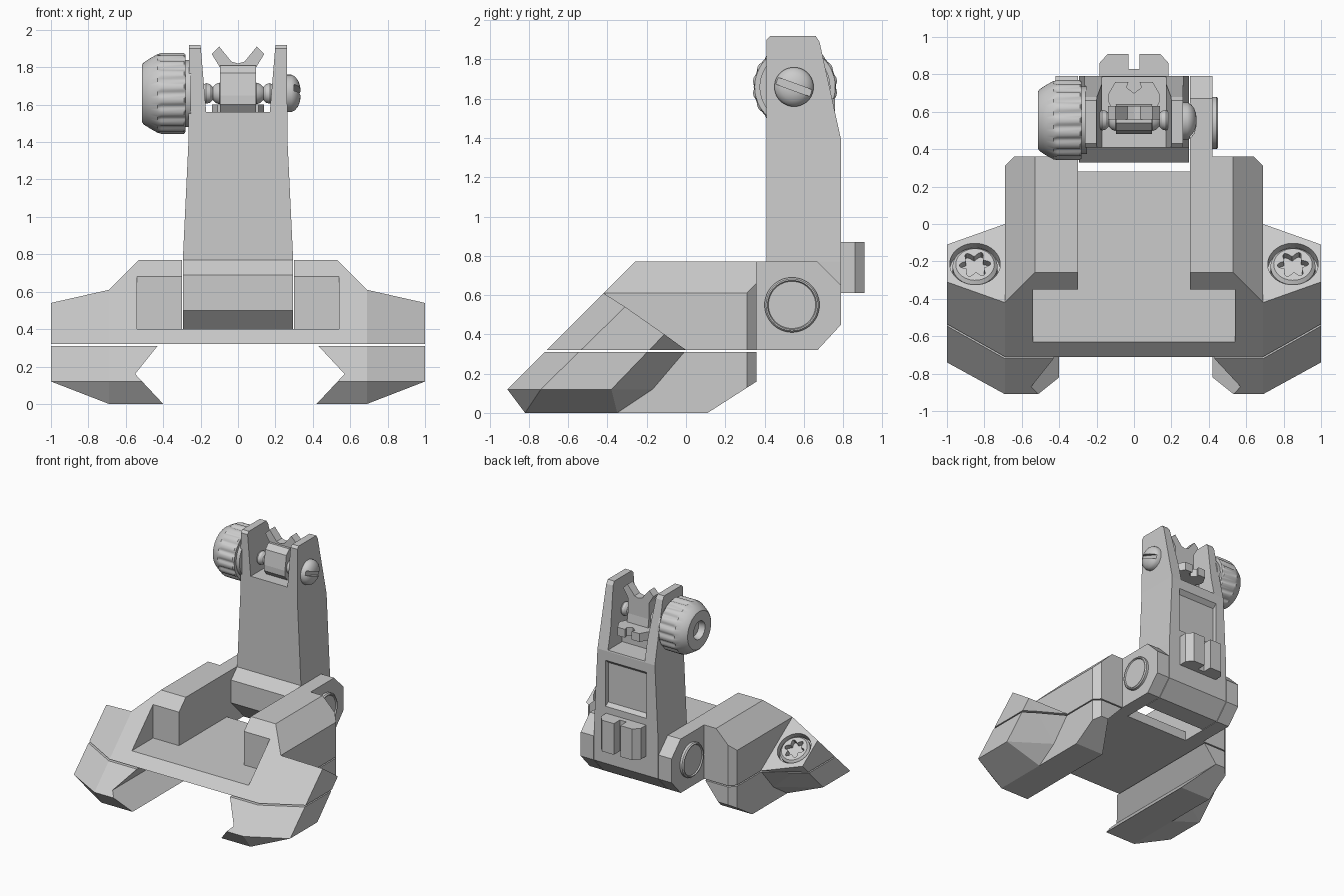
import bpy, bmesh
from math import sin, cos, pi, radians
from mathutils import Matrix, Vector

if "Cube" in bpy.data.objects:
    bpy.data.objects.remove(bpy.data.objects["Cube"])


def finish(name, bm):
    bmesh.ops.remove_doubles(bm, verts=bm.verts, dist=1e-5)
    bmesh.ops.recalc_face_normals(bm, faces=bm.faces)
    me = bpy.data.meshes.new(name)
    bm.to_mesh(me)
    bm.free()
    ob = bpy.data.objects.new(name, me)
    bpy.context.collection.objects.link(ob)
    return ob


def prism(name, pts, axis, a, b):
    """Extrude a 2D outline along an axis from a to b."""
    place = {'x': lambda u, v, t: (t, u, v),
             'y': lambda u, v, t: (u, t, v),
             'z': lambda u, v, t: (u, v, t)}[axis]
    bm = bmesh.new()
    lo = [bm.verts.new(place(u, v, a)) for u, v in pts]
    hi = [bm.verts.new(place(u, v, b)) for u, v in pts]
    bm.faces.new(lo)
    bm.faces.new(hi)
    n = len(pts)
    for i in range(n):
        j = (i + 1) % n
        bm.faces.new((lo[i], lo[j], hi[j], hi[i]))
    return finish(name, bm)


def box(x0, x1, y0, y1, z0, z1, name="cutter"):
    return prism(name, [(x0, y0), (x1, y0), (x1, y1), (x0, y1)], 'z', z0, z1)


def lathe(name, prof, cy=0, cz=0, segs=48, ripple=lambda t, a: 0):
    """Revolve (x, radius) points about an x-parallel axis."""
    bm = bmesh.new()
    rings = []
    for t, r in prof:
        if r == 0:
            rings.append([bm.verts.new((t, cy, cz))] * segs)
            continue
        ring = []
        for i in range(segs):
            a = 2 * pi * i / segs
            q = r - ripple(t, a)
            ring.append(bm.verts.new((t, cy + q * cos(a), cz + q * sin(a))))
        rings.append(ring)
    for p, q in zip(rings, rings[1:]):
        for i in range(segs):
            j = (i + 1) % segs
            bm.faces.new(list(dict.fromkeys((p[i], p[j], q[j], q[i]))))
    return finish(name, bm)


def activate(ob):
    bpy.ops.object.select_all(action='DESELECT')
    ob.select_set(True)
    bpy.context.view_layer.objects.active = ob


def boolean(ob, cutter, op='DIFFERENCE'):
    m = ob.modifiers.new("cut", 'BOOLEAN')
    m.object, m.operation, m.solver = cutter, op, 'EXACT'
    activate(ob)
    bpy.ops.object.modifier_apply(modifier=m.name)
    bpy.data.objects.remove(cutter)


def smooth(ob):
    activate(ob)
    bpy.ops.object.shade_smooth_by_angle(angle=radians(30))


def mirrored(half):
    return half + [(-u, v) for u, v in reversed(half) if u != 0]


# Base body: three intersected outlines, then the stepped channel
plan = mirrored([(.69, -1), (.69, .31), (.64, .36)])
body = prism("base_body", [(-.71, .32), (-.26, .77), (.36, .77), (.36, .32)], 'x', -.8, .8)
boolean(body, prism("c", mirrored([(.69, .2), (.69, .61), (.53, .77), (.53, .9)][:3]), 'y', -1.2, 1), 'INTERSECT')
boolean(body, prism("c", plan, 'z', 0, 1), 'INTERSECT')
boolean(body, box(-.54, .54, -1, -.35, .40, 1))
boolean(body, box(-.30, .30, -.6, 1, .40, 1))
boolean(body, box(-.30, .30, .28, 1, .1, 1))

# Tilted frame of the wing's screw face
normal = Vector((0, .69, 1)).normalized()
turn = Vector((1, 0, 0)).rotation_difference(normal).to_matrix().to_4x4()


def wing(name, s, z, keep_upper):
    outer = [(-.31, .54), (-.11, .40), (-.38, .12), (-.74, .12)]
    inner = [(-.42, .61), (0, .32), (-.17, .12), (-.35, 0), (-.82, 0), (-.91, .12)]
    bm = bmesh.new()
    for x, pts in ((s, outer), (s * .69, inner)):
        for y, h in pts:
            bm.verts.new((x, y, h))
    res = bmesh.ops.convex_hull(bm, input=bm.verts)
    bmesh.ops.dissolve_limit(bm, angle_limit=radians(2), verts=bm.verts, edges=bm.edges)
    res = bmesh.ops.bisect_plane(bm, geom=bm.verts[:] + bm.edges[:] + bm.faces[:],
                                 plane_co=(0, 0, z), plane_no=(0, 0, 1),
                                 clear_inner=keep_upper, clear_outer=not keep_upper)
    bmesh.ops.holes_fill(bm, edges=[e for e in bm.edges if e.is_boundary])
    return finish(name, bm)


for s, side, hook in ((-1, "left", 0), (1, "right", .02)):
    # Upper wing with counterbore, and its star-drive screw
    top = wing(side + "_upper_wing", s, .32, True)
    frame = Matrix.Translation((s * .85, -.215, .32 + .69 * .215)) @ turn
    bore = lathe("c", [(-.06, 0), (-.06, .135), (.1, .135), (.1, 0)])
    bore.data.transform(frame)
    boolean(top, bore)
    screw = lathe(side + "_clamp_screw",
                  [(-.065, 0), (-.065, .12), (-.02, .12), (-.002, .103), (-.002, 0)])
    star = [((.068 + .016 * cos(6 * a)) * cos(a), (.068 + .016 * cos(6 * a)) * sin(a))
            for a in (2 * pi * i / 60 for i in range(60))]
    boolean(screw, prism("c", star, 'x', -.045, .1))
    screw.data.transform(frame)
    smooth(screw)

    # Lower clamp jaw and wing
    wing(side + "_lower_wing", s, .31, False)
    jaw = prism(side + "_clamp_jaw", [(-.72, .31), (.36, .31), (.36, .16), (.11, 0),
                                      (-.82, 0), (-.91, .12)], 'x', s * .3, s * .8)
    grip = [(.8, .35), (.40, .35), (.43, .31), (.55 + hook, .16), (.40 + hook, 0),
            (.38 + hook, -.02), (.8, -.02)]
    boolean(jaw, prism("c", [(s * x, z) for x, z in grip], 'y', -1.2, 1), 'INTERSECT')
    boolean(jaw, prism("c", plan, 'z', -.1, 1), 'INTERSECT')

    # Hinge ear and pin cap with a ring groove
    prism(side + "_hinge_ear", [(.36, .77), (.67, .77), (.79, .65), (.79, .45),
                                (.67, .32), (.36, .32)], 'x', s * .30, s * .42)
    smooth(lathe(side + "_hinge_pin", [(s * x, r) for x, r in (
        (.40, 0), (.40, .14), (.44, .14), (.45, .132), (.45, .125), (.44, .12), (.44, 0))],
        .54, .55))

# Flip-up tower
tower = prism("tower", [(.41, .77), (.33, .69), (.33, .50), (.43, .40), (.50, .32), (.67, .32),
                        (.79, .45), (.79, 1.39), (.68, 1.89), (.66, 1.92), (.43, 1.92),
                        (.41, 1.90)], 'x', -.4, .4)
boolean(tower, prism("c", mirrored([(.295, .2), (.295, .77), (.265, 1.4), (.26, 2)]),
                     'y', 0, 1), 'INTERSECT')
boolean(tower, prism("c", mirrored([(.17, 1.56), (.207, 2)]), 'y', 0, 1))
boolean(tower, box(-.17, .17, .60, 1, 1.40, 1.6))
boolean(tower, prism("c", [(.755, .95), (.755, 1.28), (.80, 1.32), (.80, .92)], 'x', -.19, .19))

# Latch tab on the back of the tower
prism("latch_tab", [(-.185, .78), (-.185, .86), (-.14, .91), (-.03, .91), (-.03, .83), (.03, .83),
                    (.03, .91), (.14, .91), (.185, .86), (.185, .78)], 'z', .61, .87)

# Sight leaf: centre block, upright horn and rear-pointing horn
prism("leaf_block", [(.48, 1.60), (.48, 1.65), (.50, 1.77), (.54, 1.81), (.61, 1.81),
                     (.64, 1.60), (.61, 1.54), (.52, 1.55)], 'x', -.097, .097)
prism("upright_horn", mirrored([(.097, 1.65), (.097, 1.80), (.14, 1.87), (.10, 1.91),
                                (.035, 1.83), (0, 1.82)]), 'y', .56, .63)
prism("rear_horn", mirrored([(.11, .60), (.14, .66), (.14, .69), (.10, .76), (.03, .76),
                             (.04, .73), (0, .70)]), 'z', 1.53, 1.60)

# Adjustment axle
half_axle = [(.20, .04), (.17, .055), (.15, .05), (.135, .035), (.12, .05), (.10, .058), (.08, .04)]
smooth(lathe("axle", [(-.2, 0)] + [(-x, r) for x, r in half_axle]
             + half_axle[::-1] + [(.2, 0)], .555, 1.66, 32))

# Scalloped adjustment knob
smooth(lathe("adjustment_knob", [
    (-.25, 0), (-.25, .18), (-.28, .18), (-.28, .205), (-.29, .216), (-.41, .216), (-.43, .21),
    (-.47, .188), (-.505, .165), (-.512, .155), (-.512, .075), (-.46, .065), (-.46, 0)],
    .555, 1.66, 144,
    lambda t, a: .014 * (.5 + .5 * cos(18 * a)) ** 2 if -.42 < t < -.28 and t != -.25 else 0))

# Slotted screw head on the right
head = lathe("slotted_screw", [(.24, 0), (.24, .10), (.285, .10), (.305, .09), (.322, .068),
                               (.332, .04), (.336, 0)], .55, 1.66)
slot = box(.30, .4, -.2, .2, -.018, .018)
slot.data.transform(Matrix.Translation((0, .55, 1.66)) @ Matrix.Rotation(radians(-20), 4, 'X'))
boolean(head, slot)
smooth(head)
